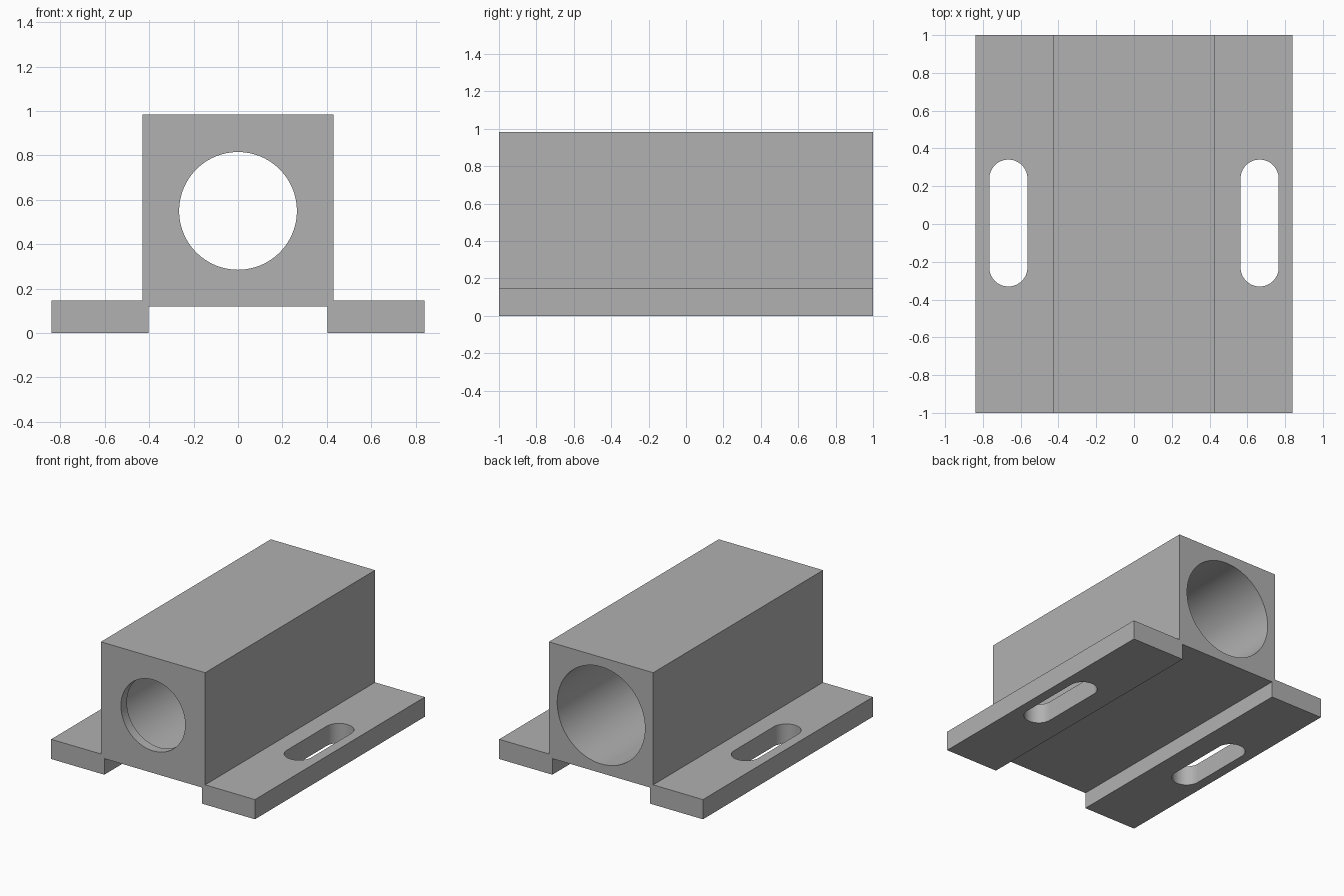
import bpy
import bmesh
from math import cos, sin, pi, radians
from mathutils import Matrix, Vector

default = bpy.data.objects.get("Cube")
if default:
    bpy.data.objects.remove(default, do_unlink=True)

LENGTH = 2.0
BORE_Z = 0.55
LIP_DEPTH = 0.07
SLOT_X, SLOT_Y = 0.665, 0.005
SLOT_RADIUS, SLOT_HALF = 0.101, 0.336

grey = bpy.data.materials.new("machined grey")
grey.use_nodes = True
grey.diffuse_color = (0.44, 0.44, 0.44, 1)
grey.node_tree.nodes["Principled BSDF"].inputs["Base Color"].default_value = grey.diffuse_color


def prism(name, outline, depth, matrix):
    """Extrude a closed 2D outline along local z, then place it."""
    bm = bmesh.new()
    face = bm.faces.new([bm.verts.new((u, v, 0)) for u, v in outline])
    grown = bmesh.ops.extrude_face_region(bm, geom=[face])["geom"]
    verts = [g for g in grown if isinstance(g, bmesh.types.BMVert)]
    bmesh.ops.translate(bm, verts=verts, vec=Vector((0, 0, depth)))
    bm.transform(matrix)
    bmesh.ops.recalc_face_normals(bm, faces=bm.faces)
    mesh = bpy.data.meshes.new(name)
    bm.to_mesh(mesh)
    bm.free()
    mesh.materials.append(grey)
    obj = bpy.data.objects.new(name, mesh)
    bpy.context.collection.objects.link(obj)
    return obj


def arc(cx, cy, r, start, end, steps):
    angles = [start + (end - start) * i / steps for i in range(steps + 1)]
    return [(cx + r * cos(a), cy + r * sin(a)) for a in angles]


def along_y(y):
    """Local x, y, z become world x, z, -y, starting from the given y."""
    return Matrix.Translation((0, y, 0)) @ Matrix.Rotation(pi / 2, 4, "X")


# Housing: square block with side flanges and a relieved underside
half = [(0.402, 0.12), (0.402, 0), (0.84, 0), (0.84, 0.147), (0.43, 0.147), (0.43, 0.983)]
section = half + [(-x, z) for x, z in reversed(half)]
housing = prism("bearing_housing", section, LENGTH, along_y(LENGTH / 2))

# Main bore, open at the back, and the smaller hole through the front lip
cutters = []
for name, radius, back, front in (
    ("main_bore_cutter", 0.362, 1.1, -LENGTH / 2 + LIP_DEPTH),
    ("front_hole_cutter", 0.265, 0, -1.1),
):
    circle = arc(0, BORE_Z, radius, 0, 2 * pi, 96)[:-1]
    cutters.append(prism(name, circle, back - front, along_y(back)))

# Rounded mounting slots in both flanges
reach = SLOT_HALF - SLOT_RADIUS
for side, sign in (("left", 1), ("right", -1)):
    x = sign * SLOT_X
    outline = arc(x, SLOT_Y + reach, SLOT_RADIUS, 0, pi, 32)
    outline += arc(x, SLOT_Y - reach, SLOT_RADIUS, pi, 2 * pi, 32)
    cutters.append(prism(side + "_slot_cutter", outline, 0.3, Matrix.Translation((0, 0, -0.08))))

# Cut the openings
bpy.ops.object.select_all(action="DESELECT")
bpy.context.view_layer.objects.active = housing
housing.select_set(True)
for cutter in cutters:
    cutter.hide_render = True
    cut = housing.modifiers.new(cutter.name, "BOOLEAN")
    cut.operation = "DIFFERENCE"
    cut.solver = "EXACT"
    cut.object = cutter
    bpy.ops.object.modifier_apply(modifier=cut.name)
    bpy.data.objects.remove(cutter, do_unlink=True)

bpy.ops.object.shade_smooth_by_angle(angle=radians(30))
